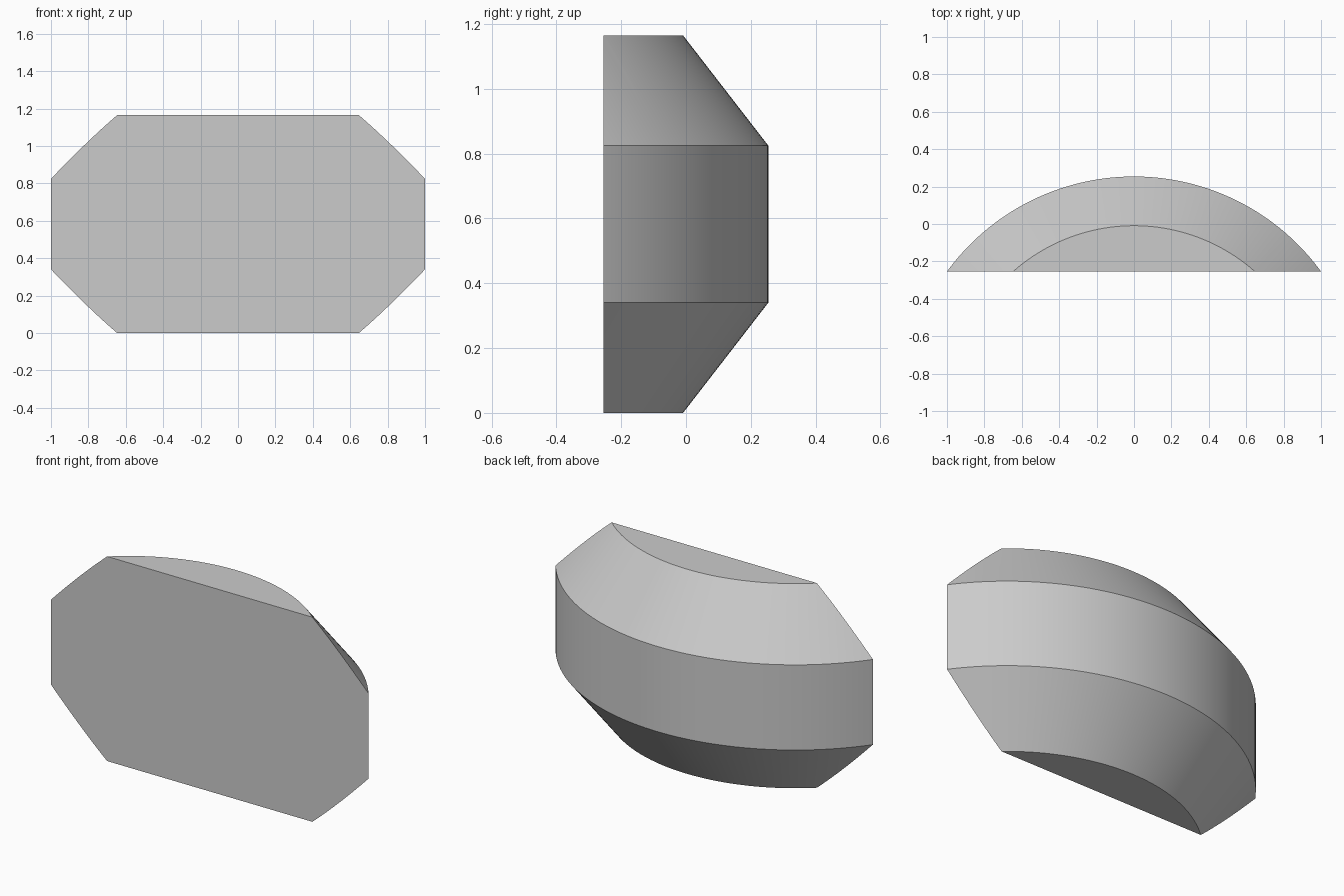
import bpy, bmesh, math
from mathutils import Vector

cube = bpy.data.objects.get("Cube")
if cube:
    bpy.data.objects.remove(cube, do_unlink=True)

SEGMENTS = 192
AXIS_Y = -0.984      # centre of the revolved drum
FRONT_Y = -0.254     # flat front cut
PROFILE = [(0.975, 0), (1.238, 0.34), (1.238, 0.825), (0.975, 1.165)]

grey = bpy.data.materials.new("light_grey")
grey.use_nodes = True
colour = (0.6, 0.6, 0.6, 1)
grey.diffuse_color = colour
grey.node_tree.nodes["Principled BSDF"].inputs["Base Color"].default_value = colour

# Revolved drum with bevelled top and bottom
bm = bmesh.new()
rings = []
for radius, z in PROFILE:
    angles = [math.tau * i / SEGMENTS for i in range(SEGMENTS)]
    rings.append([bm.verts.new((radius * math.cos(a), AXIS_Y + radius * math.sin(a), z))
                  for a in angles])
for low, high in zip(rings, rings[1:]):
    for i in range(SEGMENTS):
        j = (i + 1) % SEGMENTS
        bm.faces.new((low[i], low[j], high[j], high[i]))
bm.faces.new(rings[0][::-1])
bm.faces.new(rings[-1])

# Slice off everything in front of the flat face and cap the cut
cut = bmesh.ops.bisect_plane(bm, geom=bm.verts[:] + bm.edges[:] + bm.faces[:],
                             plane_co=Vector((0, FRONT_Y, 0)), plane_no=Vector((0, 1, 0)),
                             clear_inner=True)
rim = [e for e in bm.edges if e.is_boundary]
bmesh.ops.contextual_create(bm, geom=rim)
bmesh.ops.recalc_face_normals(bm, faces=bm.faces[:])

mesh = bpy.data.meshes.new("curved_block")
bm.to_mesh(mesh)
bm.free()
mesh.materials.append(grey)
block = bpy.data.objects.new("curved_block", mesh)
bpy.context.collection.objects.link(block)

# Smooth curves, crisp edges
bpy.ops.object.select_all(action='DESELECT')
block.select_set(True)
bpy.context.view_layer.objects.active = block
bpy.ops.object.shade_smooth_by_angle(angle=math.radians(25))
